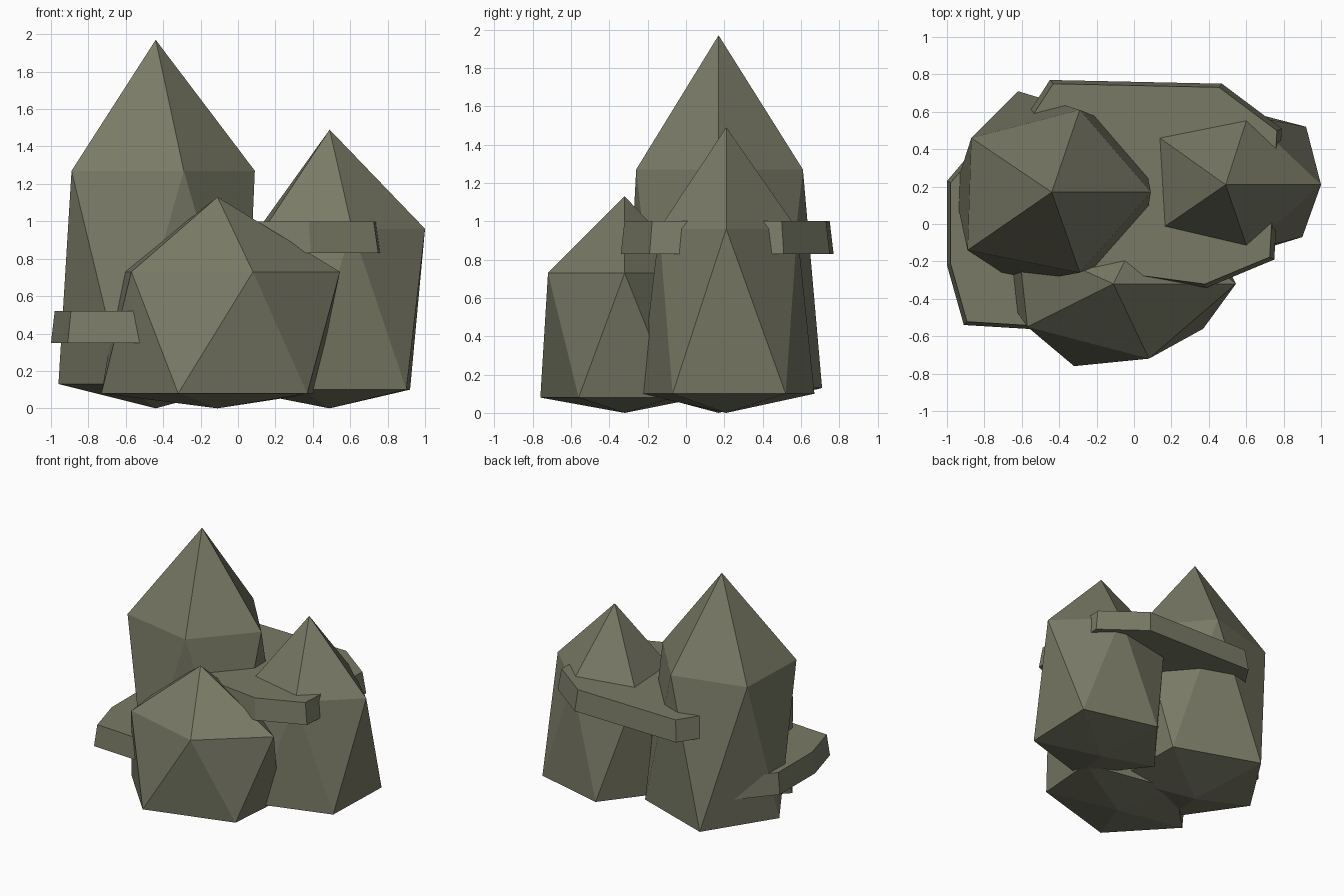
import bpy, bmesh

if "Cube" in bpy.data.objects:
    bpy.data.objects.remove(bpy.data.objects["Cube"])

stone = bpy.data.materials.new("olive grey stone")
stone.diffuse_color = (0.19, 0.193, 0.132, 1)
stone.use_nodes = True
stone.node_tree.nodes["Principled BSDF"].inputs["Base Color"].default_value = stone.diffuse_color


def finish(name, bm):
    bmesh.ops.recalc_face_normals(bm, faces=bm.faces)
    mesh = bpy.data.meshes.new(name)
    bm.to_mesh(mesh)
    bm.free()
    mesh.materials.append(stone)
    bpy.context.collection.objects.link(bpy.data.objects.new(name, mesh))


def rock(name, centre, zs, upper, lower):
    """Stretched icosahedron: tip, upper ring, lower ring, bottom point."""
    bm = bmesh.new()
    top = bm.verts.new((*centre, zs[0]))
    up = [bm.verts.new((*p, zs[1])) for p in upper]
    low = [bm.verts.new((*p, zs[2])) for p in lower]
    base = bm.verts.new((*centre, 0))
    for i in range(5):
        j = (i + 1) % 5
        bm.faces.new((top, up[i], up[j]))
        bm.faces.new((up[i], low[i], up[j]))
        bm.faces.new((low[i], low[j], up[j]))
        bm.faces.new((base, low[j], low[i]))
    finish(name, bm)


def ledge(name, outline, z0, z1, taper=0.965):
    """Flat shelf whose top is slightly smaller than its underside."""
    bm = bmesh.new()
    cx = sum(p[0] for p in outline) / len(outline)
    cy = sum(p[1] for p in outline) / len(outline)
    low = [bm.verts.new((x, y, z0)) for x, y in outline]
    up = [bm.verts.new((cx + (x - cx) * taper, cy + (y - cy) * taper, z1))
          for x, y in outline]
    bm.faces.new(low)
    bm.faces.new(up)
    n = len(outline)
    for i in range(n):
        j = (i + 1) % n
        bm.faces.new((low[i], low[j], up[j], up[i]))
    finish(name, bm)


# Three pointed rocks; rings run anticlockwise from +x
rock("tall_rock", (-0.44, 0.17), (1.97, 1.27, 0.13),
     [(0.09, 0.17), (-0.29, 0.61), (-0.87, 0.46), (-0.89, -0.14), (-0.29, -0.26)],
     [(0.03, 0.48), (-0.62, 0.71), (-0.96, 0.18), (-0.615, -0.32), (0.04, -0.13)])
rock("middle_rock", (0.49, 0.21), (1.49, 0.96, 0.10),
     [(1.0, 0.21), (0.61, 0.58), (0.11, 0.48), (0.14, -0.03), (0.61, -0.14)],
     [(0.92, 0.52), (0.34, 0.67), (-0.02, 0.21), (0.34, -0.24), (0.90, -0.07)])
rock("front_rock", (-0.11, -0.32), (1.13, 0.73, 0.08),
     [(0.545, -0.32), (0.08, 0.06), (-0.62, -0.09), (-0.57, -0.55), (0.08, -0.72)],
     [(0.41, -0.06), (-0.33, 0.08), (-0.73, -0.32), (-0.32, -0.76), (0.37, -0.56)])

# Two flat ledges running through the rocks
ledge("low_ledge", [(-1.0, 0.23), (-1.0, -0.22), (-0.91, -0.54), (-0.25, -0.58),
                    (0.05, -0.45), (0.2, -0.1), (0.1, 0.3), (-0.35, 0.55),
                    (-0.72, 0.56)], 0.35, 0.52)
ledge("high_ledge", [(0.47, 0.75), (-0.45, 0.77), (-0.72, 0.35), (-0.6, -0.04),
                     (-0.2, -0.26), (0.39, -0.34), (0.75, -0.19), (0.79, 0.51)],
      0.83, 1.0)
